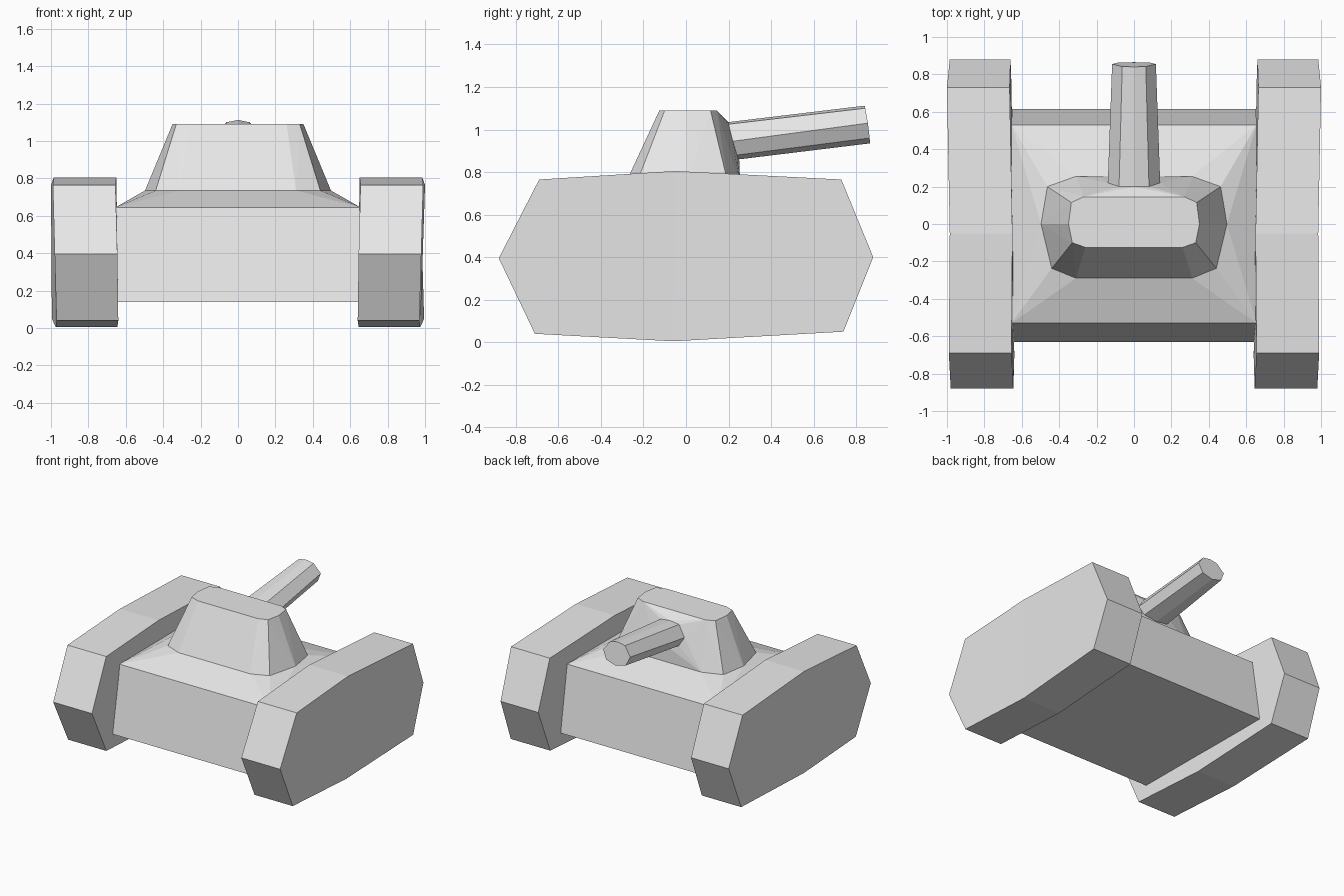
import bpy, bmesh

cube = bpy.data.objects.get("Cube")
if cube:
    bpy.data.objects.remove(cube, do_unlink=True)

grey = bpy.data.materials.new("plain_grey")
grey.use_nodes = True
grey.diffuse_color = (0.8, 0.8, 0.8, 1)
grey.node_tree.nodes["Principled BSDF"].inputs["Base Color"].default_value = (0.8, 0.8, 0.8, 1)


def finish(name, bm):
    bmesh.ops.recalc_face_normals(bm, faces=bm.faces[:])
    mesh = bpy.data.meshes.new(name)
    bm.to_mesh(mesh)
    bm.free()
    mesh.materials.append(grey)
    obj = bpy.data.objects.new(name, mesh)
    bpy.context.collection.objects.link(obj)
    return obj


def convex(name, points):
    """Faceted solid wrapped around a set of points."""
    bm = bmesh.new()
    for p in points:
        bm.verts.new(p)
    res = bmesh.ops.convex_hull(bm, input=bm.verts[:])
    loose = [v for v in bm.verts if not v.link_faces]
    bmesh.ops.delete(bm, geom=loose, context='VERTS')
    bmesh.ops.dissolve_limit(bm, angle_limit=0.03, verts=bm.verts[:], edges=bm.edges[:])
    return finish(name, bm)


def both_sides(half, z):
    return [(s * x, y, z) for s in (-1, 1) for x, y in half]


# Tracks: side profile of (y, z, inner x, outer x)
track = [(-.88, .395, .645, .98), (-.69, .765, .655, .99),
         (-.05, .805, .65, .985), (.73, .765, .665, 1.0),
         (.88, .4, .66, .985), (.74, .05, .655, .995),
         (-.06, .005, .645, .975), (-.71, .04, .64, .97)]
for name, side in (("left_track", 1), ("right_track", -1)):
    bm = bmesh.new()
    inner = [bm.verts.new((side * p[2], p[0], p[1])) for p in track]
    outer = [bm.verts.new((side * p[3], p[0], p[1])) for p in track]
    n = len(track)
    for i in range(n):
        j = (i + 1) % n
        bm.faces.new((inner[i], inner[j], outer[j], outer[i]))
    # Each flank folds along its middle
    for ring in (inner, outer):
        bm.faces.new(ring[2:7])
        bm.faces.new(ring[6:] + ring[:3])
    finish(name, bm)

# Hull with a deck sloping up to the turret ring
turret_base = [(.31, -.29), (.44, -.237), (.497, 0), (.463, .2), (.31, .255)]
turret_roof = [(.26, -.125), (.33, -.1), (.35, 0), (.335, .115), (.27, .145)]
base_z, roof_z = .735, 1.09
convex("hull", both_sides([(.652, -.63), (.652, .615)], .14)
       + both_sides([(.655, -.53), (.655, .53)], .645)
       + both_sides(turret_base, base_z))

# Barrel rings, listed around one side then mirrored
def ring(top, half, bottom):
    right = [(-x, y, z) for x, y, z in reversed(half)]
    return [top] + half + [bottom] + right


root = ring((0, .2, 1.035), [(.08, .2, 1.025), (.14, .22, .945), (.105, .24, .88)],
            (0, .25, .86))
tip = ring((0, .84, 1.112), [(.063, .842, 1.1), (.117, .855, 1.03), (.085, .863, .96)],
           (0, .865, .935))

# Turret bulges out to meet the barrel root
convex("turret", both_sides(turret_base, base_z) + both_sides(turret_roof, roof_z) + root)

# Barrel
bm = bmesh.new()
a = [bm.verts.new(p) for p in root]
b = [bm.verts.new(p) for p in tip]
for i in range(len(a)):
    j = (i + 1) % len(a)
    bm.faces.new((a[i], a[j], b[j], b[i]))
bm.faces.new(a)
bm.faces.new(b)
finish("gun_barrel", bm)
